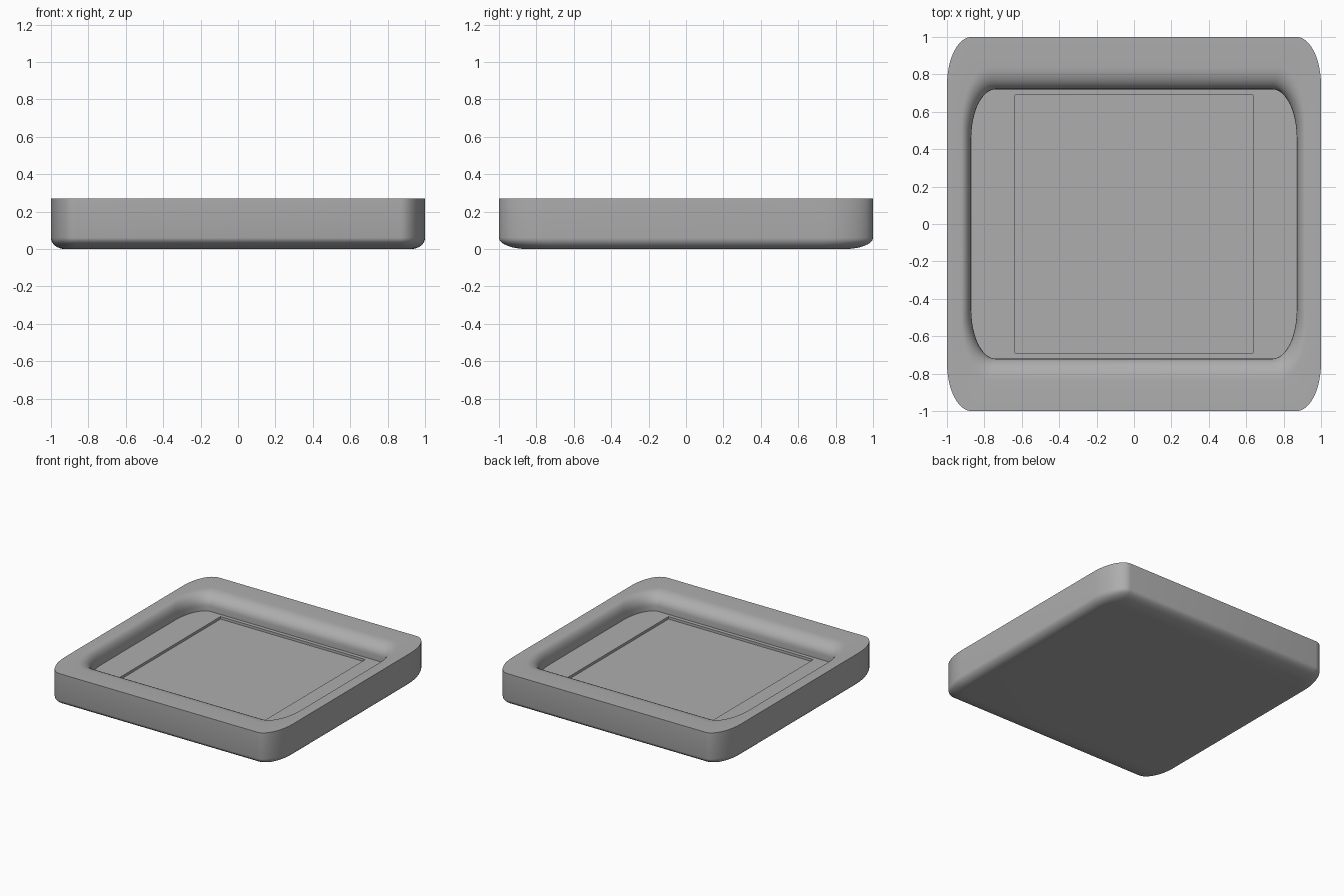
import bpy, bmesh, math

if "Cube" in bpy.data.objects:
    bpy.data.objects.remove(bpy.data.objects["Cube"])

SEG = 12  # steps per rounded corner


def ring(bm, hx, hy, rx, ry, z):
    """Rounded rectangle with elliptical corners."""
    out = []
    for q, (sx, sy) in enumerate(((1, 1), (-1, 1), (-1, -1), (1, -1))):
        for i in range(SEG + 1):
            a = math.pi / 2 * (q + i / SEG)
            out.append(bm.verts.new((sx * (hx - rx) + rx * math.cos(a),
                                     sy * (hy - ry) + ry * math.sin(a), z)))
    return out


def loft(name, sections, mat):
    """Bridge successive rings and cap both ends."""
    bm = bmesh.new()
    rings = [ring(bm, *s) for s in sections]
    n = len(rings[0])
    for a, b in zip(rings, rings[1:]):
        for i in range(n):
            j = (i + 1) % n
            bm.faces.new((a[i], a[j], b[j], b[i]))
    bm.faces.new(rings[0][::-1])
    bm.faces.new(rings[-1])
    bmesh.ops.recalc_face_normals(bm, faces=bm.faces)
    me = bpy.data.meshes.new(name)
    bm.to_mesh(me)
    bm.free()
    me.materials.append(mat)
    ob = bpy.data.objects.new(name, me)
    bpy.context.collection.objects.link(ob)
    bpy.context.view_layer.objects.active = ob
    ob.select_set(True)
    bpy.ops.object.shade_smooth_by_angle(angle=math.radians(35))
    return ob


grey = bpy.data.materials.new("grey")
grey.diffuse_color = (0.42, 0.42, 0.42, 1)
grey.use_nodes = True
grey.node_tree.nodes["Principled BSDF"].inputs["Base Color"].default_value = grey.diffuse_color

H, FLOOR, PANEL = 0.27, 0.14, 0.12
sections = []

# rounded underside edge
for i in range(9):
    a = math.pi / 2 * i / 8
    dx, dy = 0.075 * (1 - math.sin(a)), 0.15 * (1 - math.sin(a))
    sections.append((1 - dx, 1 - dy, 0.13 - dx * 0.7, 0.26 - dy * 0.7,
                     0.06 * (1 - math.cos(a))))

# outer wall up to the sharp top edge
sections.append((1, 1, 0.13, 0.26, H))

# rim rolling over into the recess
for i in range(9):
    a = math.pi / 2 * i / 8
    dx, dy = 0.055 * (1 - math.sin(a)), 0.12 * (1 - math.sin(a))
    sections.append((0.87 + dx, 0.72 + dy, 0.13 + dx * 0.5, 0.26 + dy * 0.5,
                     H - 0.09 * (1 - math.cos(a))))

# recess wall, floor ledge and shallow sunken panel
sections.append((0.87, 0.72, 0.13, 0.26, FLOOR))
sections.append((0.637, 0.69, 0.004, 0.004, FLOOR))
sections.append((0.637, 0.69, 0.004, 0.004, PANEL))

loft("tray", sections, grey)
